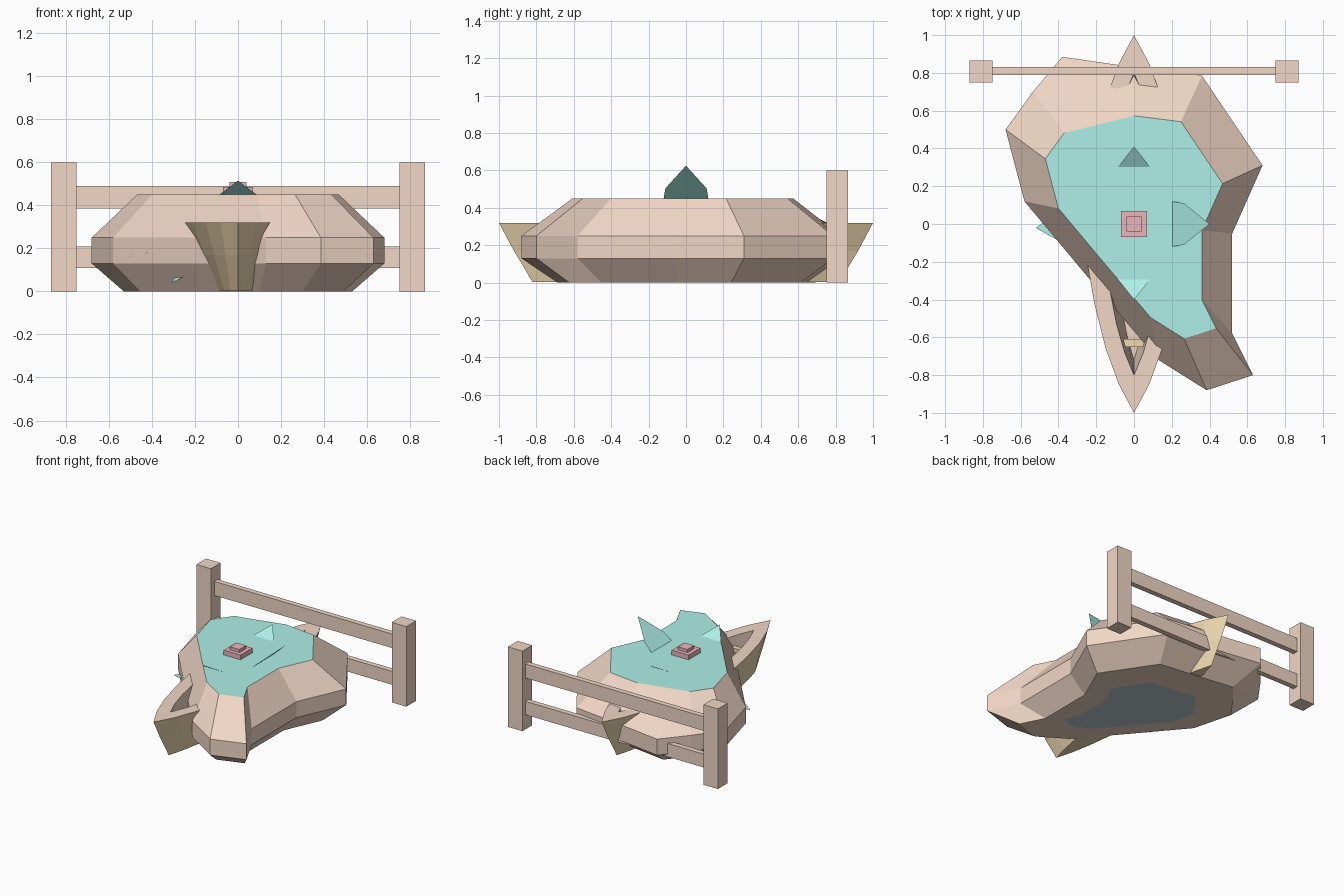
import bpy, bmesh
from mathutils import Vector

if "Cube" in bpy.data.objects:
    bpy.data.objects.remove(bpy.data.objects["Cube"])


def material(name, rgb):
    m = bpy.data.materials.new(name)
    m.diffuse_color = (*rgb, 1)
    m.use_nodes = True
    m.node_tree.nodes["Principled BSDF"].inputs["Base Color"].default_value = m.diffuse_color
    return m


PEACH = material("peach", (0.88, 0.68, 0.56))
TEAL = material("teal", (0.42, 0.87, 0.80))
GOLD = material("gold", (0.87, 0.70, 0.44))
PINK = material("pink", (0.82, 0.47, 0.50))
GREY = material("slate", (0.50, 0.60, 0.63))


def make(name, verts, faces, mats, indices=None, recalc=True):
    me = bpy.data.meshes.new(name)
    me.from_pydata(verts, [], faces)
    for m in mats:
        me.materials.append(m)
    if indices:
        for p, i in zip(me.polygons, indices):
            p.material_index = i
    if recalc:
        bm = bmesh.new()
        bm.from_mesh(me)
        bmesh.ops.recalc_face_normals(bm, faces=bm.faces)
        bm.to_mesh(me)
        bm.free()
    ob = bpy.data.objects.new(name, me)
    bpy.context.collection.objects.link(ob)
    return ob


def loft(name, rings, mats, band_mats, caps):
    """Skin a stack of equal-length rings, with a cap at both ends."""
    n = len(rings[0])
    verts = [v for r in rings for v in r]
    faces, idx = [], []
    for k in range(len(rings) - 1):
        for i in range(n):
            j = (i + 1) % n
            faces.append((k * n + i, k * n + j, (k + 1) * n + j, (k + 1) * n + i))
            idx.append(band_mats[k])
    faces += [tuple(range(n))[::-1], tuple(range(len(verts) - n, len(verts)))]
    return make(name, verts, faces, mats, idx + list(caps))


def box(name, x0, x1, y0, y1, z0, z1, mat):
    ring = [(x0, y0), (x1, y0), (x1, y1), (x0, y1)]
    return loft(name, [[(x, y, z) for x, y in ring] for z in (z0, z1)], [mat], [0], (0, 0))


# Faceted rock with a flat teal top
outline = [(0, .83), (.36, .785), (.68, .31), (.52, -.05), (.52, -.58), (.63, -.80),
           (.385, -.88), (.13, -.72), (-.22, -.31), (-.58, .12), (-.68, .50),
           (-.535, .70), (-.38, .885)]
outline = outline[::-1]


def rock_ring(s, z):
    return [(x * s, y * s, z) for x, y in outline]


top = rock_ring(.69, .45)
top[0] = (-.26, .508, .45)
loft("rock", [rock_ring(.48, 0), rock_ring(.78, 0), rock_ring(1, .13), rock_ring(1, .25), top],
     [PEACH, TEAL, GREY], [0, 0, 0, 0], (2, 1))

# Canoe running front to back through the rock
quarter = [(0, 1), (.08, .85), (.15, .66), (.21, .42), (.245, .22), (.26, 0)]
half = quarter + [(x, -y) for x, y in quarter[-2::-1]]
canoe = half + [(-x, y) for x, y in half[-2:0:-1]]


def canoe_ring(sx, sy, z):
    return [(x * sx, y * sy, z) for x, y in canoe]


loft("canoe", [canoe_ring(.42, .82, .003), canoe_ring(.74, .92, .17), canoe_ring(1, 1, .32),
               canoe_ring(.62, .8, .32), canoe_ring(.4, .72, .06)],
     [PEACH, GOLD], [1, 1, 0, 0], (1, 0))
for s in (-1, 1):
    y = s * .63
    box("canoe_seat", -.065, .065, y - .02, y + .02, .22, .25, GOLD)

# Fence behind the rock
for s in (-1, 1):
    box("fence_post", s * .81 - .06, s * .81 + .06, .75, .865, 0, .6, PEACH)
for z0, z1 in ((.11, .21), (.385, .49)):
    box("fence_rail", -.75, .75, .79, .83, z0, z1, PEACH)

# Thin pointed petals radiating from inside the rock
centre = Vector((0, 0, .27))
for tip in ((.4, 0, .625), (0, -.4, .515), (0, .41, .515), (-.52, -.02, .16), (-.31, -.2, .04)):
    axis = Vector(tip) - centre
    side = axis.cross(Vector((0, 0, 1))).normalized()
    prof = [(.3, .09), (.5, .12), (.66, .11)]
    pts = [centre + axis * t + side * w for t, w in prof] + [Vector(tip)]
    pts += [centre + axis * t - side * w for t, w in prof[::-1]]
    make("petal", pts, [tuple(range(7))], [TEAL], recalc=False)

# Small stepped block in the middle
box("block_base", -.07, .07, -.07, .07, .44, .485, PINK)
box("block_top", -.04, .04, -.04, .04, .48, .508, PINK)
